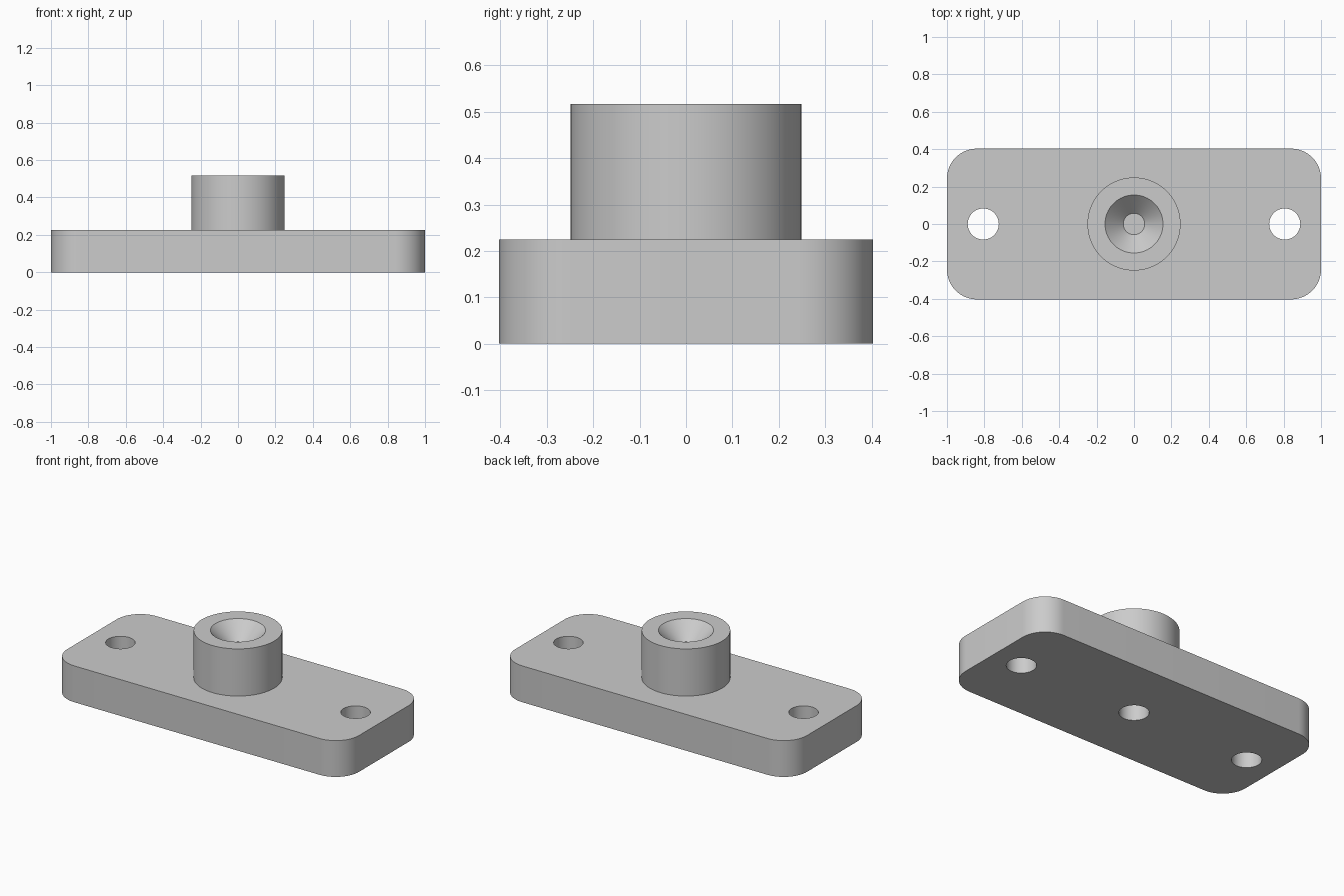
import bpy
import bmesh
import math
from mathutils import Matrix, Vector

PLATE_TOP = 0.225
BOSS_TOP = 0.517

cube = bpy.data.objects.get("Cube")
if cube:
    bpy.data.objects.remove(cube, do_unlink=True)

grey = bpy.data.materials.new("light_grey")
grey.use_nodes = True
colour = (0.6, 0.6, 0.6, 1)
grey.diffuse_color = colour
grey.node_tree.nodes["Principled BSDF"].inputs["Base Color"].default_value = colour


def make_object(name, bm):
    bmesh.ops.recalc_face_normals(bm, faces=bm.faces)
    mesh = bpy.data.meshes.new(name)
    bm.to_mesh(mesh)
    bm.free()
    mesh.materials.append(grey)
    obj = bpy.data.objects.new(name, mesh)
    bpy.context.collection.objects.link(obj)
    return obj


def select_only(obj):
    bpy.ops.object.select_all(action="DESELECT")
    obj.select_set(True)
    bpy.context.view_layer.objects.active = obj


def smooth(obj):
    select_only(obj)
    bpy.ops.object.shade_smooth_by_angle(angle=math.radians(30))


# Base plate: box with rounded vertical corners
bm = bmesh.new()
bmesh.ops.create_cube(bm, size=1)
bmesh.ops.scale(bm, vec=(2, 0.806, PLATE_TOP), verts=bm.verts)
bmesh.ops.translate(bm, vec=(0, 0, PLATE_TOP / 2), verts=bm.verts)
corners = [e for e in bm.edges
           if abs(e.verts[0].co.z - e.verts[1].co.z) > 0.1]
bmesh.ops.bevel(bm, geom=corners, offset=0.16, segments=16,
                profile=0.5, affect="EDGES")
plate = make_object("base_plate", bm)

# Two mounting holes and the central hole under the boss
bm = bmesh.new()
for x in (-0.806, 0, 0.806):
    bmesh.ops.create_cone(bm, cap_ends=True, segments=64,
                          radius1=0.083, radius2=0.083, depth=1,
                          matrix=Matrix.Translation((x, 0, 0.1)))
cutter = make_object("hole_cutter", bm)
cutter.hide_render = True

cut = plate.modifiers.new("holes", "BOOLEAN")
cut.operation = "DIFFERENCE"
cut.solver = "EXACT"
cut.object = cutter
select_only(plate)
bpy.ops.object.modifier_apply(modifier=cut.name)
bpy.data.objects.remove(cutter, do_unlink=True)
smooth(plate)

# Round boss with a conical, flat-bottomed socket: lathed profile
profile = [(0, PLATE_TOP), (0.249, PLATE_TOP), (0.249, BOSS_TOP),
           (0.155, BOSS_TOP), (0.057, BOSS_TOP - 0.098), (0, BOSS_TOP - 0.098)]
bm = bmesh.new()
verts = [bm.verts.new((r, 0, z)) for r, z in profile]
edges = [bm.edges.new(pair) for pair in zip(verts, verts[1:])]
bmesh.ops.spin(bm, geom=verts + edges, cent=Vector(), axis=(0, 0, 1),
               angle=math.tau, steps=64, use_duplicate=False)
bmesh.ops.remove_doubles(bm, verts=bm.verts, dist=0.0001)
boss = make_object("socket_boss", bm)
smooth(boss)
